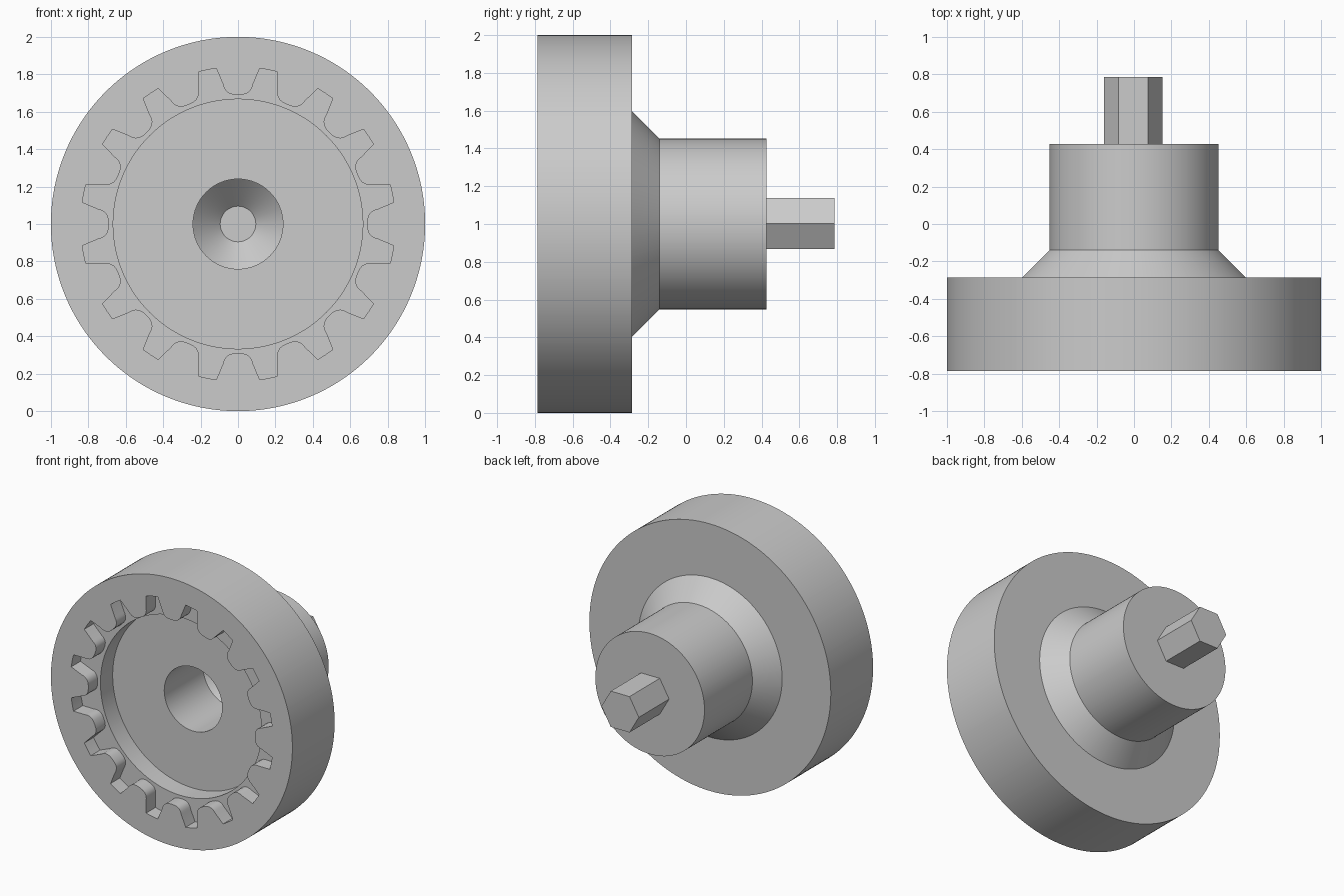
import bpy, bmesh
from math import sin, cos, radians, pi

cube = bpy.data.objects.get("Cube")
if cube:
    bpy.data.objects.remove(cube, do_unlink=True)

GREY = (0.6, 0.6, 0.6, 1.0)
metal = bpy.data.materials.new("plain grey")
metal.use_nodes = True
metal.diffuse_color = GREY
metal.node_tree.nodes["Principled BSDF"].inputs["Base Color"].default_value = GREY

TEETH = 16
PITCH = 360 / TEETH
# Half of one inward tooth: angle from its centre in degrees, radius
HALF = [(0, .69), (2.2, .692), (4, .70), (5.2, .715), (5.9, .735),
        (6.1, .75), (7.95, .84), (9.6, .84), (PITCH / 2, .84)]
TOOTH = HALF + [(PITCH - a, r) for a, r in HALF[-2:0:-1]]
GEAR = [(radians(a + k * PITCH), r) for k in range(TEETH) for a, r in TOOTH]


def make_object(name, bm):
    """Turn a bmesh into a shaded object with the metal material."""
    bmesh.ops.recalc_face_normals(bm, faces=bm.faces)
    mesh = bpy.data.meshes.new(name)
    bm.to_mesh(mesh)
    bm.free()
    mesh.materials.append(metal)
    obj = bpy.data.objects.new(name, mesh)
    bpy.context.collection.objects.link(obj)
    bpy.ops.object.select_all(action='DESELECT')
    obj.select_set(True)
    bpy.context.view_layer.objects.active = obj
    bpy.ops.object.shade_smooth_by_angle(angle=radians(32))
    return obj


def loft(name, sections, centre=(0, 1)):
    """Skin rings of (angle, radius) placed along y, with both ends capped."""
    bm = bmesh.new()
    rings = [[bm.verts.new((centre[0] + r * sin(a), y, centre[1] + r * cos(a)))
              for a, r in ring] for ring, y in sections]
    for r0, r1 in zip(rings, rings[1:]):
        for i in range(len(r0)):
            j = (i + 1) % len(r0)
            bm.faces.new((r0[i], r0[j], r1[j], r1[i]))
    bm.faces.new(rings[0])
    bm.faces.new(rings[-1])
    return make_object(name, bm)


def circle(radius):
    return [(a, radius) for a, _ in GEAR]


# Turned body: bore, recess, internal teeth, rim, shoulder and hub
FRONT = -.785
loft("toothed_hub_body", [
    (circle(.095), .075),       # bore floor
    (circle(.24), -.07),        # bore cone
    (circle(.24), -.53),        # bore mouth
    (circle(.667), -.53),       # recess floor
    (circle(.667), -.675),      # ledge
    (GEAR, -.675),              # tooth roots
    (GEAR, FRONT),              # tooth faces
    (circle(1), FRONT),         # rim
    (circle(1), -.285),
    (circle(.597), -.285),      # shoulder
    (circle(.452), -.14),
    (circle(.452), .427),       # hub end
])

# Hexagonal drive shank at the back
hexagon = [(pi / 2 + k * pi / 3, .155) for k in range(6)]
loft("hex_shank", [(hexagon, .42), (hexagon, .785)], centre=(-.004, 1.003))
